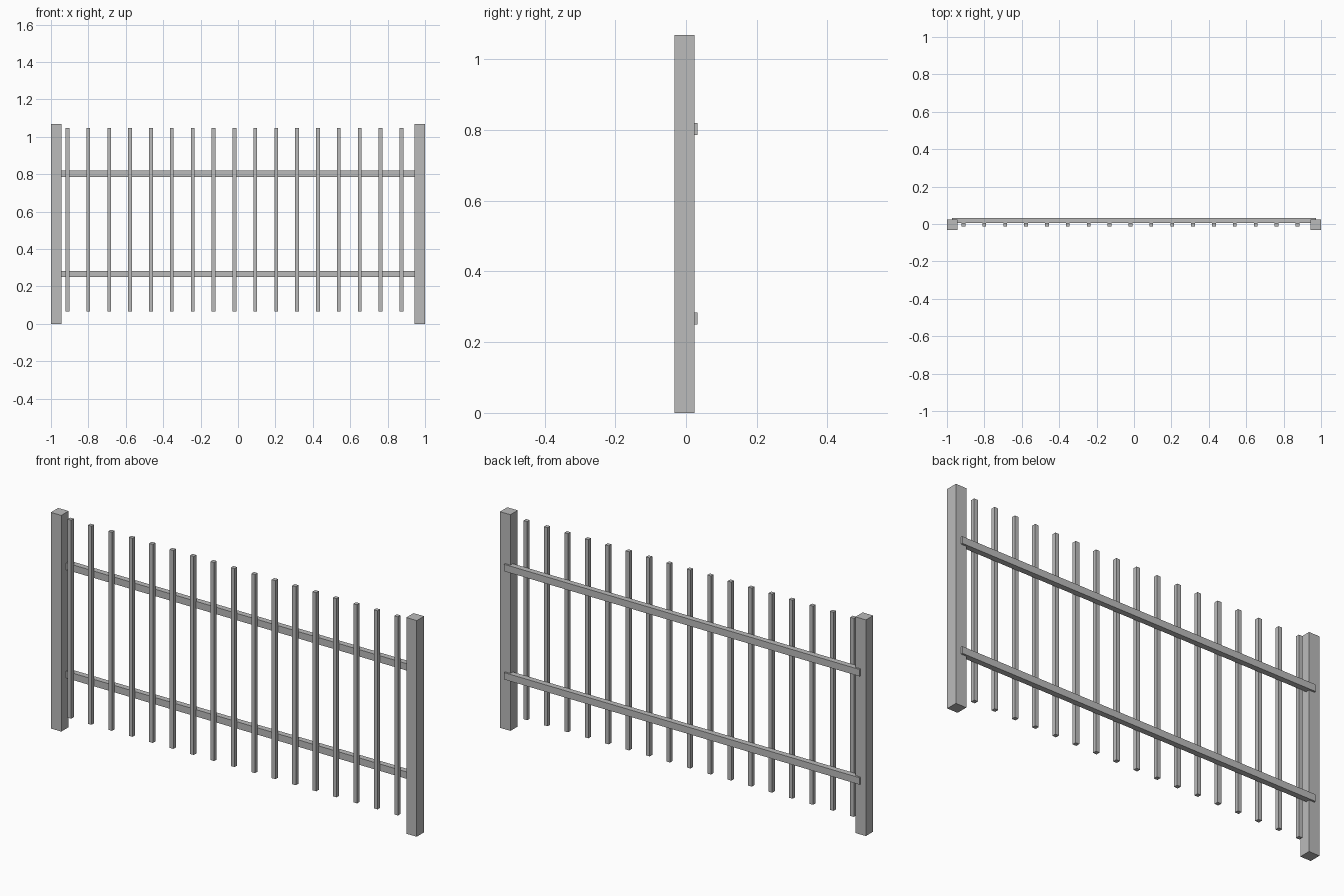
import bpy

cube = bpy.data.objects.get("Cube")
if cube:
    bpy.data.objects.remove(cube, do_unlink=True)

# One flat painted-metal colour
steel = bpy.data.materials.new("grey_metal")
steel.use_nodes = True
grey = (0.5, 0.5, 0.5, 1)
steel.diffuse_color = grey
steel.node_tree.nodes["Principled BSDF"].inputs["Base Color"].default_value = grey


def box(name, x, y, z):
    """Add a box spanning the (low, high) pairs x, y and z."""
    spans = (x, y, z)
    bpy.ops.mesh.primitive_cube_add(size=1, location=[(a + b) / 2 for a, b in spans])
    ob = bpy.context.object
    ob.name = name
    ob.scale = [b - a for a, b in spans]
    bpy.ops.object.transform_apply(location=False, rotation=False, scale=True)
    ob.data.materials.append(steel)
    return ob


# End posts
box("right_post", (-1, -0.943), (-0.033, 0.024), (0, 1.068))
box("left_post", (0.943, 1), (-0.033, 0.024), (0, 1.068))

# Horizontal rails, overlapping the backs of the posts
for name, z in (("lower_rail", 0.267), ("upper_rail", 0.802)):
    box(name, (-0.972, 0.972), (0.005, 0.033), (z - 0.017, z + 0.017))

# Evenly spaced upright bars in front of the rails
BARS = 17
for i in range(BARS):
    x = -0.912 + i * 1.786 / (BARS - 1)
    box(f"upright_bar_{i + 1}", (x - 0.01, x + 0.01), (-0.014, 0.006), (0.067, 1.048))
